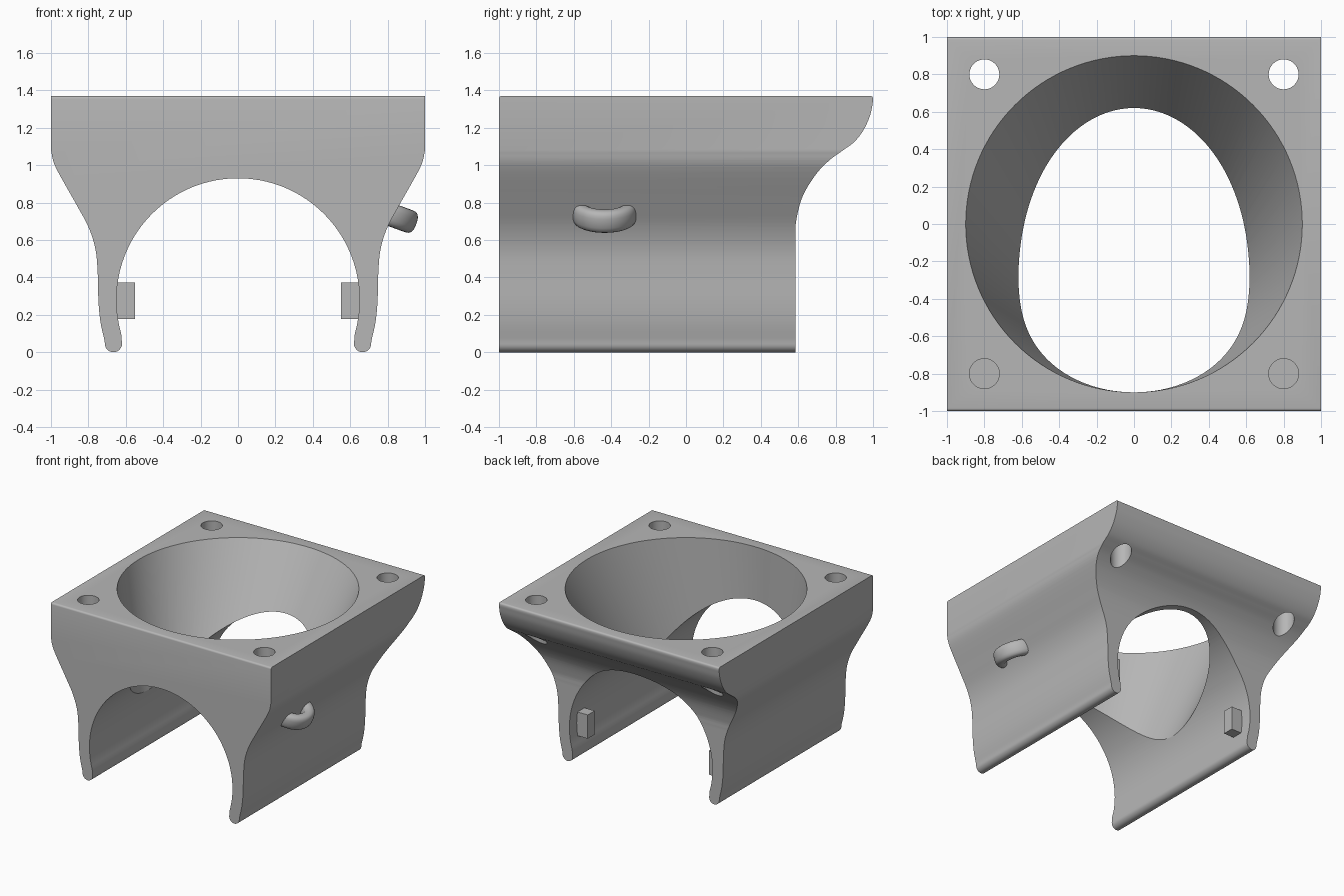
import bpy, bmesh, math
from mathutils import Vector, Matrix

cube = bpy.data.objects.get("Cube")
if cube:
    bpy.data.objects.remove(cube, do_unlink=True)

grey = bpy.data.materials.new("plain grey")
grey.use_nodes = True
grey.diffuse_color = (0.47, 0.47, 0.47, 1)
grey.node_tree.nodes["Principled BSDF"].inputs["Base Color"].default_value = grey.diffuse_color

TOP = 1.37


def add_object(name, bm):
    bmesh.ops.recalc_face_normals(bm, faces=bm.faces)
    mesh = bpy.data.meshes.new(name)
    bm.to_mesh(mesh)
    bm.free()
    mesh.materials.append(grey)
    obj = bpy.data.objects.new(name, mesh)
    bpy.context.collection.objects.link(obj)
    return obj


def spline(points, steps=6):
    """Smooth curve through the given points."""
    p = [Vector(q) for q in points]
    p = [2 * p[0] - p[1]] + p + [2 * p[-1] - p[-2]]
    out = []
    for a, b, c, d in zip(p, p[1:], p[2:], p[3:]):
        for i in range(steps):
            t = i / steps
            out.append(b + (c - a) * t / 2 + (2 * a - 5 * b + 4 * c - d) * t**2 / 2
                       + (3 * b - a - 3 * c + d) * t**3 / 2)
    return [tuple(q) for q in out + [p[-2]]]


def arc(cx, cy, r, start, end, steps):
    angles = [math.radians(start + (end - start) * i / steps) for i in range(steps + 1)]
    return [(cx + r * math.cos(a), cy + r * math.sin(a)) for a in angles]


def prism(name, points, place, travel):
    """Extrude a flat outline along a vector."""
    bm = bmesh.new()
    face = bm.faces.new([bm.verts.new(place(*p)) for p in points])
    moved = bmesh.ops.extrude_face_region(bm, geom=[face])["geom"]
    bmesh.ops.translate(bm, vec=travel, verts=[v for v in moved if isinstance(v, bmesh.types.BMVert)])
    return add_object(name, bm)


def cut(obj, cutter, operation="DIFFERENCE"):
    bpy.context.view_layer.objects.active = obj
    mod = obj.modifiers.new("cut", "BOOLEAN")
    mod.operation, mod.solver, mod.object = operation, "EXACT", cutter
    bpy.ops.object.modifier_apply(modifier=mod.name)
    bpy.data.objects.remove(cutter, do_unlink=True)


def smooth(obj):
    bpy.ops.object.select_all(action="DESELECT")
    obj.select_set(True)
    bpy.context.view_layer.objects.active = obj
    bpy.ops.object.shade_smooth_by_angle(angle=math.radians(30))


# Front outline: flared shoulder, thin leg, round foot and arch, then mirrored
flank = spline([(1, 1.08), (0.975, 0.99), (0.87, 0.8), (0.8, 0.67), (0.762, 0.55),
                (0.75, 0.42), (0.746, 0.27), (0.735, 0.16), (0.713, 0.06)])
foot = arc(0.666, 0.046, 0.046, 0, -180, 12)
arch = arc(0, 0.28, 0.65, -16, 90, 40)
half = [(1, TOP + 0.2)] + flank + foot + arch
outline = half + [(-x, z) for x, z in reversed(half[:-1])]
body = prism("duct_body", outline, lambda x, z: (x, -1.2, z), (0, 2.4, 0))

# Side outline: flat front, rounded top edges and S-shaped back
back = spline([(1, 1.345), (0.985, 1.27), (0.95, 1.19), (0.9, 1.125), (0.84, 1.08), (0.765, 1.025),
               (0.69, 0.945), (0.622, 0.83), (0.59, 0.71), (0.585, 0.64)])
e = 0.015
side = (arc(e - 1, TOP - e, e, 180, 90, 4) + arc(1 - e, TOP - e, e, 90, 10, 4)
        + back + [(0.585, -0.2), (-1, -0.2)])
cut(body, prism("side_cutter", side, lambda y, z: (-1.2, y, z), (2.4, 0, 0)), "INTERSECT")

# Slanted funnel with a vertical front wall
bottom, top = 0.2, TOP + 0.1
radius = lambda z: 0.9 - 0.318 * (TOP - z)
bm = bmesh.new()
bmesh.ops.create_cone(bm, cap_ends=True, segments=128, radius1=radius(bottom), radius2=radius(top),
                      depth=top - bottom, matrix=Matrix.Translation((0, 0, (top + bottom) / 2)))
for v in bm.verts:
    v.co.y += radius(v.co.z) - 0.9
cut(body, add_object("funnel_cutter", bm))

# Screw holes: blind at the front, through at the back
for x in (-0.8, 0.8):
    for y, low in ((-0.8, 1.1), (0.8, 0.7)):
        bm = bmesh.new()
        bmesh.ops.create_cone(bm, cap_ends=True, segments=40, radius1=0.08, radius2=0.08, depth=1.5 - low,
                              matrix=Matrix.Translation((x, y, (1.5 + low) / 2)))
        cut(body, add_object("hole_cutter", bm))
smooth(body)

# Small catches inside the legs
for name, sign in (("left_catch", 1), ("right_catch", -1)):
    bm = bmesh.new()
    bmesh.ops.create_cube(bm, matrix=Matrix.Translation((sign * 0.615, 0.445, 0.275))
                          @ Matrix.Diagonal((0.13, 0.09, 0.195, 1)))
    add_object(name, bm)

# Cable loop: rounded section swept around a tilted half ring
out = Vector((0.94, 0, -0.34)).normalized()
axis = Vector((-out.z, 0, out.x))
centre = Vector((0.79, -0.435, 0.745))
power = lambda s: math.copysign(abs(s) ** 0.75, s)
bm = bmesh.new()
ring = []
for i in range(20):
    a = math.tau * i / 20
    ring.append(bm.verts.new(centre + out * (0.13 + 0.044 * power(math.cos(a)))
                             + axis * 0.062 * power(math.sin(a))))
section = bm.faces.new(ring)
bmesh.ops.rotate(bm, verts=ring, cent=centre, matrix=Matrix.Rotation(math.radians(-100), 3, axis))
bmesh.ops.spin(bm, geom=[section], cent=centre, axis=axis, angle=math.radians(200), steps=40)
smooth(add_object("cable_loop", bm))
